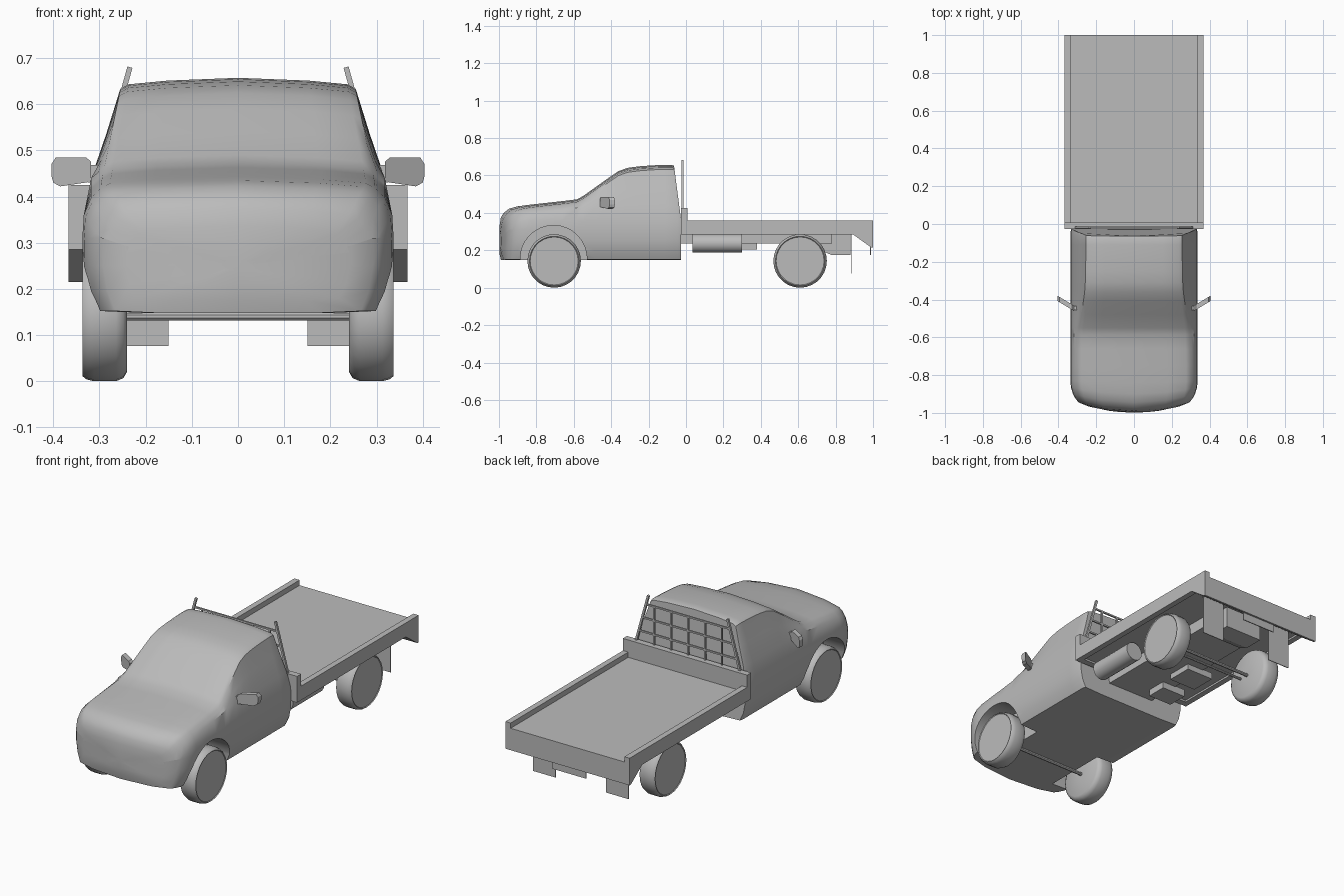
import bpy, bmesh, math
from mathutils import Vector

if "Cube" in bpy.data.objects:
    bpy.data.objects.remove(bpy.data.objects["Cube"], do_unlink=True)

grey = bpy.data.materials.new("plain grey")
grey.use_nodes = True
COLOR = (0.5, 0.5, 0.5, 1)
grey.diffuse_color = COLOR
grey.node_tree.nodes["Principled BSDF"].inputs["Base Color"].default_value = COLOR


def finish(name, bm, smooth=None):
    bmesh.ops.recalc_face_normals(bm, faces=bm.faces)
    mesh = bpy.data.meshes.new(name)
    bm.to_mesh(mesh)
    bm.free()
    mesh.materials.append(grey)
    ob = bpy.data.objects.new(name, mesh)
    bpy.context.scene.collection.objects.link(ob)
    if smooth:
        shade(ob, smooth)
    return ob


def shade(ob, angle):
    bpy.ops.object.select_all(action='DESELECT')
    ob.select_set(True)
    bpy.context.view_layer.objects.active = ob
    bpy.ops.object.shade_smooth_by_angle(angle=math.radians(angle))


def loft(bm, rings):
    rows = [[bm.verts.new(p) for p in ring] for ring in rings]
    n = len(rows[0])
    for a, b in zip(rows, rows[1:]):
        for i in range(n):
            j = (i + 1) % n
            bm.faces.new((a[i], a[j], b[j], b[i]))
    bm.faces.new(rows[0])
    bm.faces.new(rows[-1])


def box(name, x0, x1, y0, y1, z0, z1):
    bm = bmesh.new()
    loft(bm, [[(x0, y0, z), (x1, y0, z), (x1, y1, z), (x0, y1, z)] for z in (z0, z1)])
    return finish(name, bm)


def prism(name, outline, x0, x1):
    bm = bmesh.new()
    loft(bm, [[(x, y, z) for y, z in outline] for x in (x0, x1)])
    return finish(name, bm)


def rod(name, a, b, radius, sides=8):
    a, b = Vector(a), Vector(b)
    turn = (b - a).to_track_quat('Z', 'Y')
    bm = bmesh.new()
    circle = [Vector((math.cos(t), math.sin(t), 0)) * radius
              for t in (math.tau * (i + 0.5) / sides for i in range(sides))]
    loft(bm, [[p + turn @ c for c in circle] for p in (a, b)])
    return finish(name, bm, 40)


# Cab and bonnet: cross-sections lofted along the length
def section(y, top, scale=1.0, bow=0.0, lean=0.0):
    k = max(0, min(1, (top - 0.45) / 0.205))
    edge = 0.297 - 0.042 * k
    belt = min(0.44, top - 0.045)
    half = [(0, 0.148), (0.2, 0.148), (0.305, 0.152), (0.325, 0.195), (0.336, 0.25),
            (0.337, 0.31), (0.334, min(0.36, top - 0.08)), (0.318, belt),
            (0.5 * (0.315 + edge), 0.5 * (belt + top - 0.024)), (edge, top - 0.024),
            (edge * 0.93, top - 0.014), (edge * 0.6, top - 0.006), (0, top)]
    loop = half + [(-x, z) for x, z in half[-2:0:-1]]
    ring = []
    for x, z in loop:
        x, z = x * scale, 0.25 + (z - 0.25) * (1 if scale > 0.75 else scale)
        ring.append((x, y + bow * (x / 0.337) ** 2 - lean * max(0, z - 0.36), z))
    return ring


stations = [
    (-0.998, 0.37, 0.1, 0.06), (-0.998, 0.37, 0.4, 0.06), (-0.996, 0.37, 0.72, 0.06),
    (-0.99, 0.375, 0.87, 0.06), (-0.975, 0.40, 0.92, 0.06), (-0.945, 0.423, 0.96, 0.05),
    (-0.90, 0.435, 0.99, 0.035), (-0.84, 0.443, 1, 0.01), (-0.75, 0.453),
    (-0.66, 0.463), (-0.585, 0.472), (-0.55, 0.49), (-0.48, 0.54), (-0.41, 0.59),
    (-0.36, 0.624), (-0.31, 0.641), (-0.25, 0.649), (-0.18, 0.654), (-0.11, 0.657),
    (-0.045, 0.656, 1, 0, 0.1), (-0.026, 0.652, 0.985, 0, 0.13)]
bm = bmesh.new()
loft(bm, [section(*s) for s in stations])
cab = finish("cab_body", bm)

# Wheel arches cut from the cab
for side in (1, -1):
    cutter = rod("arch_cutter", (side * 0.2, -0.708, 0.155), (side * 0.5, -0.708, 0.155), 0.178, 40)
    cutter.hide_render = True
    cut = cab.modifiers.new("arch", 'BOOLEAN')
    cut.operation, cut.solver, cut.object = 'DIFFERENCE', 'EXACT', cutter
    bpy.context.view_layer.objects.active = cab
    bpy.ops.object.modifier_apply(modifier=cut.name)
    bpy.data.objects.remove(cutter, do_unlink=True)
shade(cab, 38)

# Wheels and axles
TYRE = [(0.02, 0.24), (0.122, 0.24), (0.136, 0.248), (0.143, 0.264), (0.143, 0.312),
        (0.139, 0.328), (0.132, 0.337), (0.128, 0.333), (0.02, 0.333)]
for place, y in (("front", -0.705), ("rear", 0.61)):
    for label, side in (("left", 1), ("right", -1)):
        bm = bmesh.new()
        loft(bm, [[(side * x, y + r * math.cos(t), 0.143 + r * math.sin(t))
                   for t in (math.tau * i / 28 for i in range(28))] for r, x in TYRE])
        finish(f"{place}_{label}_wheel", bm, 40)
    rod(f"{place}_axle", (-0.25, y, 0.14), (0.25, y, 0.14), 0.009)
rod("rear_tie_bar", (-0.25, 0.56, 0.14), (0.25, 0.56, 0.14), 0.007)

# Flat tray with side rails, headboard and sloped tail
box("tray_floor", -0.336, 0.336, 0, 0.99, 0.295, 0.332)
box("headboard", -0.367, 0.367, -0.026, 0.008, 0.285, 0.425)
prism("tail_board", [(0.89, 0.287), (0.99, 0.215), (1, 0.215), (1, 0.332), (0.89, 0.332)],
      -0.367, 0.367)
for label, side in (("left", 1), ("right", -1)):
    x0, x1 = sorted((side * 0.336, side * 0.367))
    box(f"{label}_side_rail", x0, x1, 0, 1, 0.285, 0.36)
    x0, x1 = sorted((side * 0.15, side * 0.283))
    box(f"{label}_mud_flap", x0, x1, 0.884, 0.888, 0.076, 0.29)
box("number_plate", -0.1, 0.1, 0.983, 0.988, 0.175, 0.25)

# Chassis parts under the tray
box("chassis_frame", -0.14, 0.14, -0.03, 0.78, 0.235, 0.296)
prism("rear_chassis_box", [(0.72, 0.29), (0.72, 0.2), (0.775, 0.176), (0.88, 0.176), (0.88, 0.29)],
      -0.1, 0.12)
box("battery_box", -0.2, -0.06, 0.05, 0.16, 0.2, 0.24)
box("tool_box", -0.2, -0.04, 0.24, 0.38, 0.205, 0.24)
rod("fuel_tank", (0.25, 0.035, 0.237), (0.25, 0.30, 0.237), 0.05, 20)

# Window guard behind the cab
def post_x(z):
    return 0.234 + (0.68 - z) * 0.28


for label, side in (("left", 1), ("right", -1)):
    rod(f"guard_{label}_post", (side * post_x(0.41), -0.018, 0.41),
        (side * post_x(0.68), -0.018, 0.68), 0.008, 4)
for i, z in enumerate((0.48, 0.555, 0.63)):
    rod(f"guard_bar_{i}", (-post_x(z), -0.018, z), (post_x(z), -0.018, z), 0.006, 4)
for i in range(5):
    x = -0.2 + i * 0.1
    rod(f"guard_upright_{i}", (x, -0.018, 0.42), (x, -0.018, 0.63), 0.006, 4)

# Door mirrors
OUTLINE = [(0.318, 0.432), (0.385, 0.422), (0.4, 0.43), (0.404, 0.445),
           (0.404, 0.47), (0.395, 0.484), (0.328, 0.484), (0.318, 0.475)]
for label, side in (("left", 1), ("right", -1)):
    bm = bmesh.new()
    loft(bm, [[(side * x, -0.46 + d + (x - 0.318) * 0.6, z) for x, z in OUTLINE]
              for d in (0, 0.028)])
    finish(f"{label}_mirror", bm)
    x0, x1 = sorted((side * 0.29, side * 0.325))
    box(f"{label}_mirror_arm", x0, x1, -0.455, -0.435, 0.43, 0.468)
